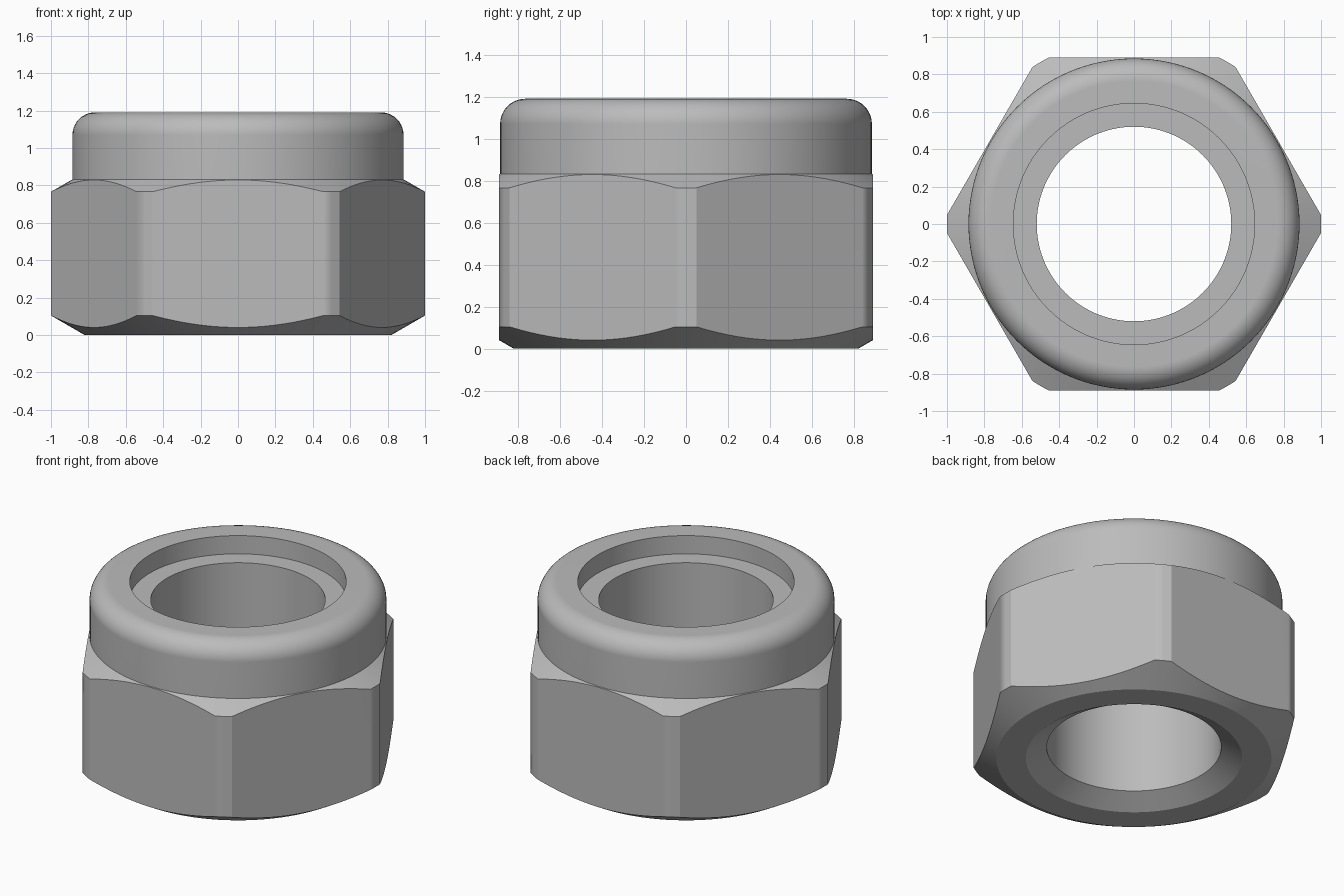
import bpy, bmesh, math
from mathutils import Matrix

if "Cube" in bpy.data.objects:
    bpy.data.objects.remove(bpy.data.objects["Cube"])

SEGMENTS = 120
FLAT = 0.89          # centre to hex flat
BORE = 0.52
LIP = 0.645
COLLAR = 0.885
TOP = 1.19
FILLET = 0.12

steel = bpy.data.materials.new("grey steel")
steel.diffuse_color = (0.5, 0.5, 0.5, 1)
steel.use_nodes = True
steel.node_tree.nodes["Principled BSDF"].inputs["Base Color"].default_value = steel.diffuse_color


def make_object(name, bm):
    bmesh.ops.recalc_face_normals(bm, faces=bm.faces)
    mesh = bpy.data.meshes.new(name)
    bm.to_mesh(mesh)
    bm.free()
    mesh.materials.append(steel)
    obj = bpy.data.objects.new(name, mesh)
    bpy.context.collection.objects.link(obj)
    return obj


def lathe(name, profile):
    """Turn a closed (radius, z) outline around the z axis."""
    bm = bmesh.new()
    rings = []
    for i in range(SEGMENTS):
        a = math.tau * i / SEGMENTS
        rings.append([bm.verts.new((r * math.cos(a), r * math.sin(a), z)) for r, z in profile])
    n = len(profile)
    for i in range(SEGMENTS):
        a, b = rings[i], rings[(i + 1) % SEGMENTS]
        for j in range(n):
            k = (j + 1) % n
            bm.faces.new((a[j], b[j], b[k], a[k]))
    return make_object(name, bm)


# Turned body: countersink, bottom chamfer, top chamfer, rounded collar, recess, bore
fillet = [(COLLAR - FILLET + FILLET * math.cos(t), TOP - FILLET + FILLET * math.sin(t))
          for t in (math.pi / 2 * i / 10 for i in range(11))]
profile = [(BORE, 0.075), (LIP, 0), (0.82, 0), (1.0, 0.104), (1.0, 0.766), (COLLAR, 0.832),
           *fillet, (LIP, TOP), (LIP, 1.07), (BORE, 1.07)]
nut = lathe("lock_nut", profile)

# Hexagonal prism that trims the turned body to six flats
bm = bmesh.new()
radius = FLAT / math.cos(math.pi / 6)
bmesh.ops.create_cone(bm, cap_ends=True, segments=6, radius1=radius, radius2=radius, depth=4,
                      matrix=Matrix.Rotation(math.pi / 6, 4, 'Z'))
hexagon = make_object("hex_cutter", bm)
hexagon.hide_render = True

trim = nut.modifiers.new("hex flats", 'BOOLEAN')
trim.operation = 'INTERSECT'
trim.solver = 'EXACT'
trim.object = hexagon

bpy.context.view_layer.objects.active = nut
nut.select_set(True)
hexagon.select_set(False)
bpy.ops.object.modifier_apply(modifier=trim.name)
bpy.data.objects.remove(hexagon)

# Soft corners and fillet, crisp chamfers
bpy.ops.object.shade_smooth_by_angle(angle=math.radians(28.5))
weighted = nut.modifiers.new("flat shading on flats", 'WEIGHTED_NORMAL')
weighted.keep_sharp = True
